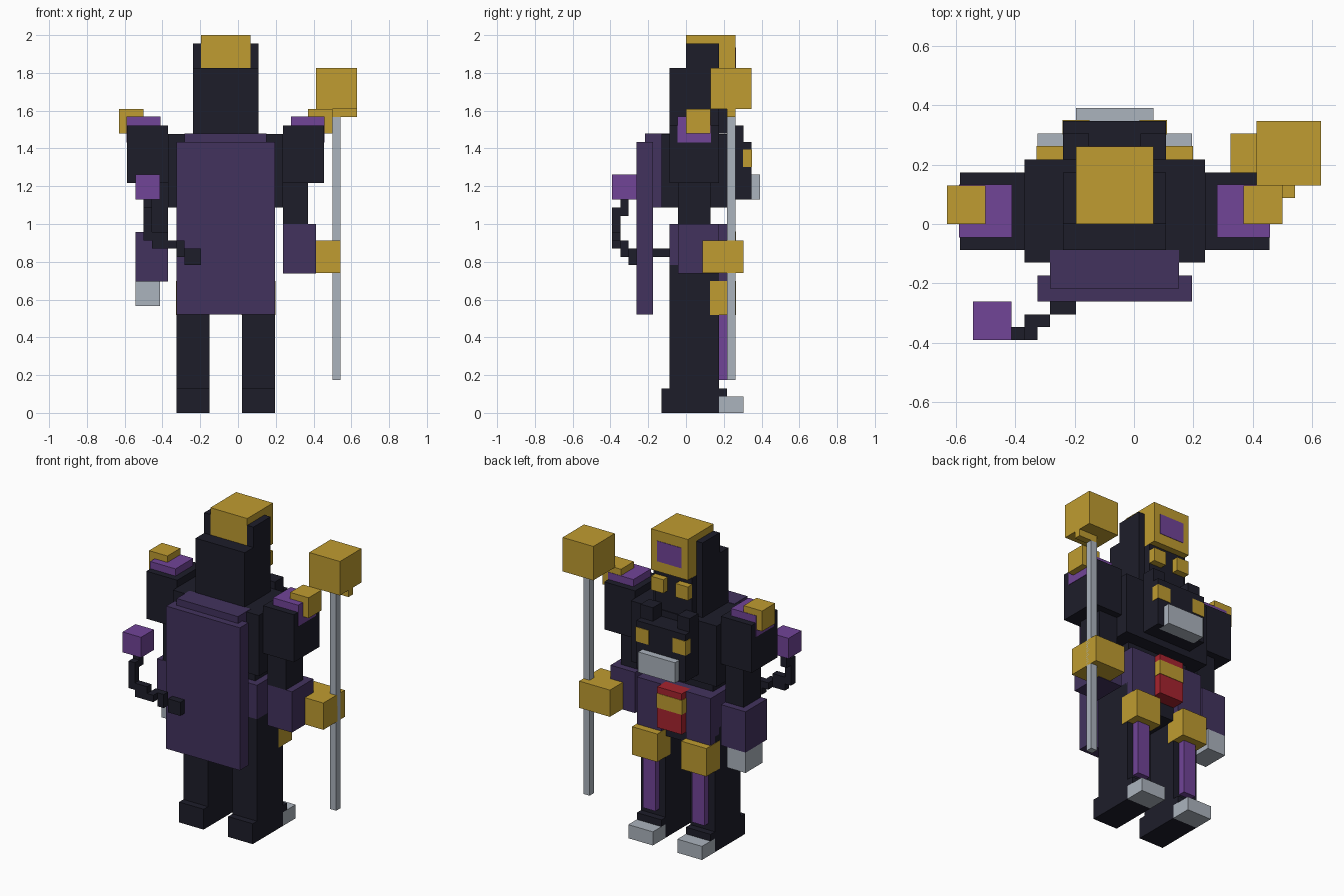
import bpy

# Remove the default object
default_cube = bpy.data.objects.get("Cube")
if default_cube:
    bpy.data.objects.remove(default_cube, do_unlink=True)

UNIT = 2 / 46        # edge of one block
MIDDLE = -1.5        # the body's own symmetry plane, in blocks
PROUD = 0.06         # lift that keeps overlapping parts apart


def make_material(name, red, green, blue):
    def linear(value):
        return (value / 255) ** 2.2
    colour = (linear(red), linear(green), linear(blue), 1)
    material = bpy.data.materials.new(name)
    material.use_nodes = True
    material.diffuse_color = colour
    material.node_tree.nodes["Principled BSDF"].inputs["Base Color"].default_value = colour
    return material


black = make_material("black armour", 35, 35, 46)
plum = make_material("dark plum cloth", 68, 54, 94)
violet = make_material("violet gem", 112, 70, 150)
gold = make_material("gold", 190, 155, 52)
silver = make_material("silver", 170, 178, 188)
crimson = make_material("crimson", 165, 40, 50)


def block(name, material, x, y, z, grow=0.0):
    """Box spanning the given block ranges, with x measured from the body middle."""
    spans = [(x[0] + MIDDLE, x[1] + MIDDLE), y, z]
    bpy.ops.mesh.primitive_cube_add(
        size=1, location=[(low + high) / 2 * UNIT for low, high in spans])
    part = bpy.context.object
    part.name = name
    part.scale = [(high - low + 2 * grow) * UNIT for low, high in spans]
    bpy.ops.object.transform_apply(location=False, rotation=False, scale=True)
    part.data.materials.append(material)
    return part


def pair(name, material, x, y, z, grow=0.0):
    """The same box on both sides of the body."""
    block("left_" + name, material, x, y, z, grow)
    block("right_" + name, material, (-x[1], -x[0]), y, z, grow)


# Legs
pair("leg", black, (2, 6), (-2, 4), (0, 17))
pair("foot", black, (2, 6), (-3, 4), (0, 3))
pair("foot_strap", black, (2, 6), (4, 5), (2, 3))
pair("toe", silver, (2, 6), (4, 7), (0, 2))
pair("shin_stripe", violet, (3, 5), (4, 5), (4, 13))
pair("knee_guard", gold, (2, 6), (3, 6), (12, 16), PROUD)

# Hips and belt
block("hips", black, (-6, 6), (-2, 4), (15, 18))
block("belt", plum, (-6, 6), (-2, 4), (18, 23))
pair("skirt_plate", plum, (2, 6), (3, 5), (16, 23))
block("buckle", crimson, (-2, 2), (3, 6), (17, 23))
block("buckle_band", gold, (-2, 2), (3, 6), (20, 22), PROUD)
block("waist", black, (-5, 5), (-1, 3), (23, 25))

# Torso with the beast face on the chest
block("torso", black, (-7, 7), (-3, 5), (25, 34 - PROUD))
block("beast_face", black, (-4, 4), (5, 8), (26, 33))
pair("beast_ear", black, (2, 4), (5, 7), (33, 35))
pair("beast_eye", gold, (2, 4), (7, 8), (30, 32), PROUD)
block("beast_jaw", silver, (-3, 3), (7, 9), (26, 29))

# Head
block("hood", black, (-4, 4), (-2, 4), (34, 42))
pair("hood_side", black, (3, 4), (0, 4), (42, 45))
block("face", black, (-3, 3), (0, 5), (34, 40))
pair("eye", gold, (1, 3), (5, 6), (37, 39))
block("crown", gold, (-3, 3), (0, 6), (40, 46))
block("crown_gem", violet, (-2, 2), (6, 6 + PROUD), (41.5, 44.5))

# Cape
block("cape", plum, (-6, 6), (-6, -4), (12, 33))
block("cape_collar", plum, (-5, 5), (-5, -2), (25, 34))

# Shoulders
pair("shoulder", black, (7, 12), (-2, 4), (28, 35))
pair("shoulder_pad", violet, (8, 12), (-1, 3), (33, 36), PROUD)
pair("shoulder_spike", gold, (10, 13), (0, 3), (34, 37))

# Left arm, gripping the staff
block("left_forearm", black, (7, 10), (-1, 3), (23, 28))
block("left_bracer", plum, (7, 11), (-1, 4), (17, 23))
block("left_hand", gold, (9, 14), (2, 7), (17 + PROUD, 21))

# Right arm, hanging
block("right_forearm", black, (-10, -7), (-1, 3), (22, 28))
block("right_bracer", plum, (-11, -7), (-1, 4), (16, 22))
block("right_hand", silver, (-11, -8), (0, 4), (13, 16))

# Staff
block("staff_pole", silver, (13, 14), (5, 6), (4, 36))
block("staff_collar", gold, (13, 16), (5, 6), (36, 37))
block("staff_head", gold, (11, 16), (3, 8), (37, 42))

# Stepped tail running from the back to its round tip
block("tail_tip", violet, (-11, -8), (-9, -6), (26, 29))
tail_path = [
    ((-10, -9), (-8, -7), (24, 26)),
    ((-10, -9), (-9, -8), (21, 25)),
    ((-9, -7), (-9, -8), (20, 22)),
    ((-7, -6), (-9, -7), (20, 21)),
    ((-6, -5), (-8, -7), (19, 21)),
    ((-5, -3), (-7, -6), (18, 20)),
    ((-4, -3), (-6, -2), (19, 20)),
]
for number, (x, y, z) in enumerate(tail_path):
    block(f"tail_link_{number}", black, x, sorted(y), z)
